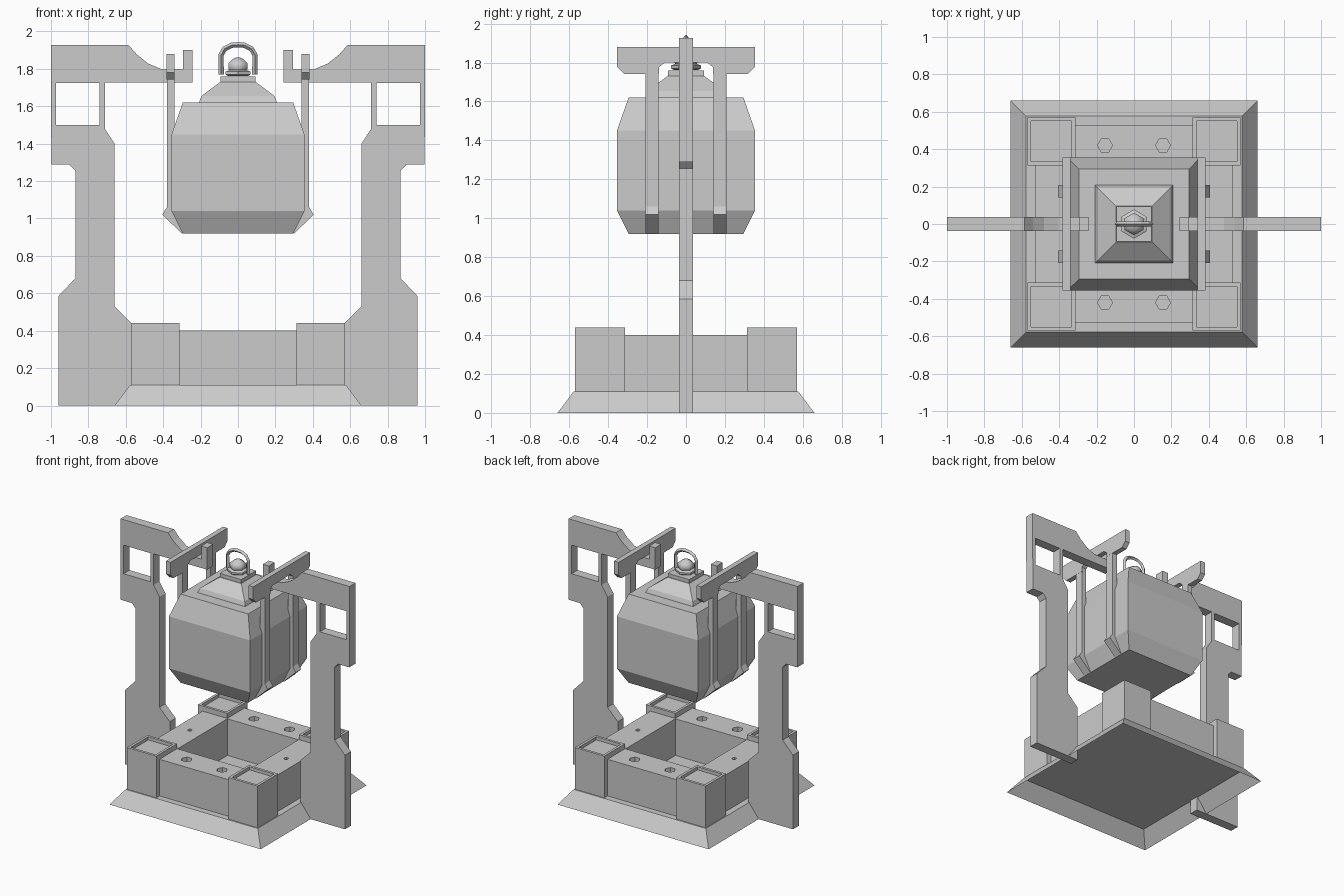
import bpy, bmesh
from math import sin, cos, pi, sqrt

if "Cube" in bpy.data.objects:
    bpy.data.objects.remove(bpy.data.objects["Cube"])


def make(name, bm):
    bmesh.ops.recalc_face_normals(bm, faces=bm.faces)
    mesh = bpy.data.meshes.new(name)
    bm.to_mesh(mesh)
    bm.free()
    ob = bpy.data.objects.new(name, mesh)
    bpy.context.collection.objects.link(ob)
    return ob


def stack(name, n, rings, at=(0, 0), start=0.0, bottom=True):
    """Loft n-sided rings (radius, z); for n = 4 the radius is the half width."""
    bm = bmesh.new()
    if n == 4:
        start = pi / 4
    k = sqrt(2) if n == 4 else 1
    loops = [[bm.verts.new((at[0] + k * r * cos(start + 2 * pi * i / n),
                            at[1] + k * r * sin(start + 2 * pi * i / n), z))
              for i in range(n)] for r, z in rings]
    for a, b in zip(loops, loops[1:]):
        for i in range(n):
            j = (i + 1) % n
            bm.faces.new((a[i], a[j], b[j], b[i]))
    if bottom:
        bm.faces.new(loops[0])
    bm.faces.new(loops[-1])
    return make(name, bm)


def plate(name, pts, lo, hi, axis):
    """Extrude a profile (u, z) between lo and hi along x or y."""
    bm = bmesh.new()
    place = (lambda u, z, d: (d, u, z)) if axis == 'x' else (lambda u, z, d: (u, d, z))
    a = [bm.verts.new(place(u, z, lo)) for u, z in pts]
    b = [bm.verts.new(place(u, z, hi)) for u, z in pts]
    bm.faces.new(a)
    bm.faces.new(b)
    for i in range(len(pts)):
        j = (i + 1) % len(pts)
        bm.faces.new((a[i], a[j], b[j], b[i]))
    return make(name, bm)


def cut(ob, cutter):
    mod = ob.modifiers.new("cut", 'BOOLEAN')
    mod.operation, mod.solver, mod.object = 'DIFFERENCE', 'EXACT', cutter
    bpy.context.view_layer.objects.active = ob
    bpy.ops.object.modifier_apply(modifier=mod.name)
    bpy.data.objects.remove(cutter)


# Base: flared plinth, open underneath, and hollow wall with sockets on its rim
stack("plinth", 4, [(0.66, 0), (0.577, 0.11)], bottom=False)
wall = stack("basin_wall", 4, [(0.53, 0.111), (0.53, 0.40)])
cut(wall, stack("opening", 4, [(0.31, 0.0), (0.31, 0.5)]))
for s in (-1, 1):
    for x in (-0.155, 0.155):
        cut(wall, stack("socket", 6, [(0.04, 0.36), (0.04, 0.5)], (x, s * 0.42)))
    cut(wall, stack("pin_hole", 6, [(0.018, 0.36), (0.018, 0.5)], (s * 0.42, 0)))

# Corner blocks with recessed tops
for sx in (-1, 1):
    for sy in (-1, 1):
        at = (sx * 0.442, sy * 0.442)
        block = stack("corner_block", 4, [(0.128, 0.111), (0.128, 0.44)], at)
        cut(block, stack("recess", 4, [(0.108, 0.415), (0.108, 0.5)], at))

post = [(0.57, 0), (0.96, 0), (0.96, 0.585), (0.87, 0.68), (0.87, 1.255), (0.90, 1.288),
        (0.998, 1.288), (1.0, 1.927), (0.585, 1.927), (0.54, 1.876), (0.48, 1.828), (0.405, 1.797),
        (0.295, 1.797), (0.295, 1.90), (0.243, 1.90), (0.243, 1.727), (0.712, 1.727),
        (0.712, 1.48), (0.66, 1.40), (0.66, 0.53), (0.57, 0.44)]
window = [(0.74, 1.50), (0.973, 1.50), (0.973, 1.725), (0.74, 1.725)]
bar_half = [(0.355, 1.88), (0.355, 1.78), (0.318, 1.742), (0.14, 1.742), (0.14, 1.775), (0.11, 1.80)]
bar = bar_half + [(-y, z) for y, z in reversed(bar_half)]
strap = [(0.34, 1.75), (0.38, 1.75), (0.38, 1.06), (0.405, 1.02), (0.30, 0.92),
         (0.28, 0.95), (0.34, 1.04)]

for s in (-1, 1):
    def side(pts):
        return [(s * x, z) for x, z in pts]
    # Hooked side post with window
    p = plate("side_post", side(post), -0.037, 0.037, 'y')
    cut(p, plate("window", side(window), -0.1, 0.1, 'y'))
    # Crossbar resting on the arm, with two hanging straps
    plate("crossbar", bar, *sorted((s * 0.34, s * 0.381)), 'x')
    for y in (-0.175, 0.175):
        plate("hanging_strap", side(strap), y - 0.034, y + 0.034, 'y')

# Hanging vessel with stepped lid
stack("vessel", 4, [(0.295, 0.92), (0.355, 1.04), (0.355, 1.45), (0.295, 1.62)])
stack("lid", 4, [(0.208, 1.621), (0.205, 1.63), (0.195, 1.655), (0.095, 1.73)])
stack("lid_cap", 4, [(0.093, 1.731), (0.093, 1.76)])
stack("knob_collar", 6, [(0.06, 1.761), (0.078, 1.77), (0.078, 1.785), (0.05, 1.795)], start=pi / 2)
knob = stack("knob", 6, [(0.05, 1.785), (0.06, 1.80), (0.06, 1.83), (0.035, 1.85), (0.01, 1.862)],
             start=pi / 2)
knob.data.shade_smooth()

# Lifting ring: faceted arch of diamond section
half = [(0.09, 1.77), (0.09, 1.875), (0.072, 1.907), (0.035, 1.926)]
arch = [(-x, z) for x, z in half] + [(0, 1.929)] + half[::-1]
curve = bpy.data.curves.new("lifting_ring", 'CURVE')
curve.dimensions = '3D'
curve.bevel_depth = 0.014
curve.bevel_resolution = 0
curve.use_fill_caps = True
spline = curve.splines.new('POLY')
spline.points.add(len(arch) - 1)
for pt, (x, z) in zip(spline.points, arch):
    pt.co = (x, 0, z, 1)
spline.use_smooth = False
bpy.context.collection.objects.link(bpy.data.objects.new("lifting_ring", curve))
